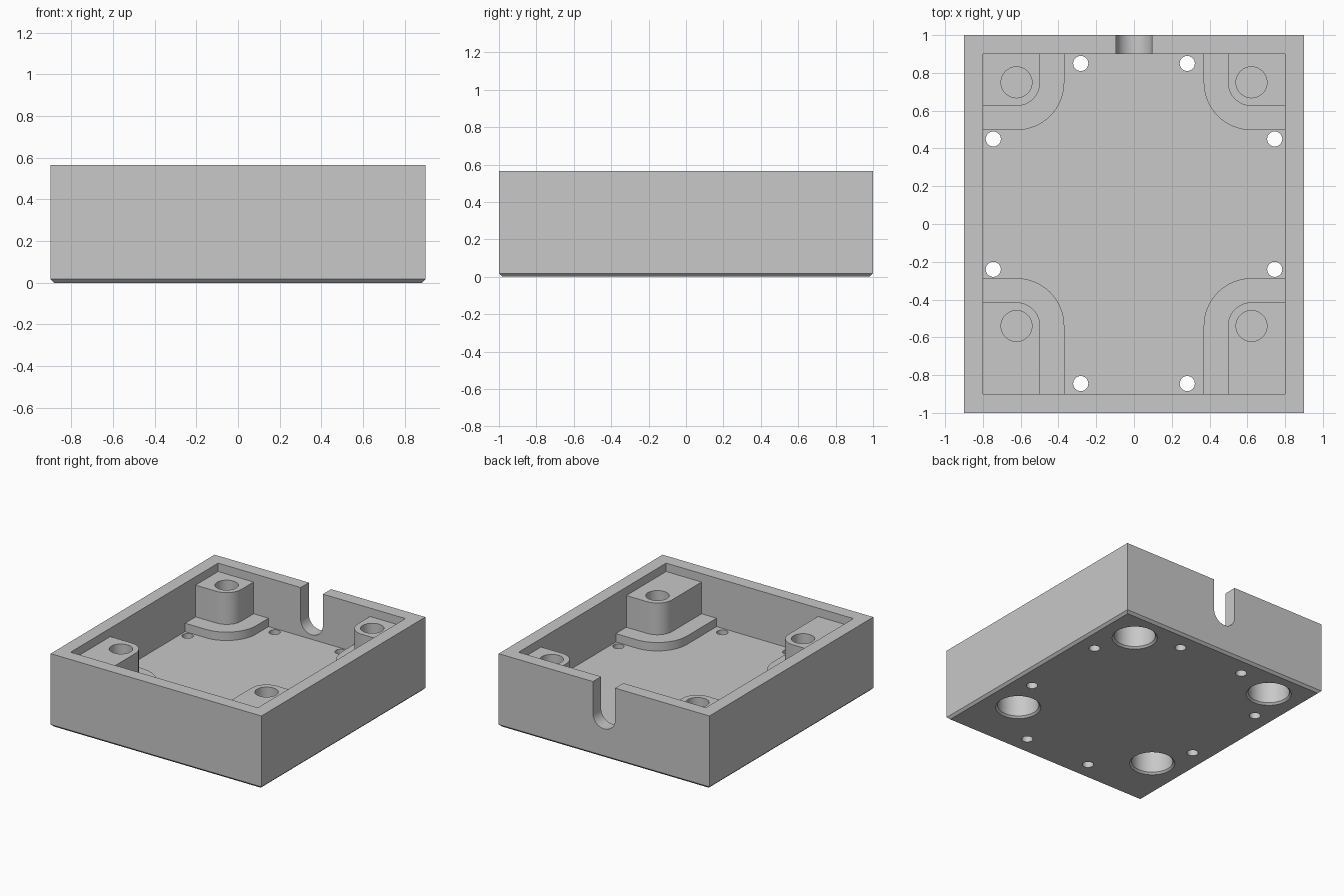
import bpy
import bmesh
from math import cos, sin, pi

cube = bpy.data.objects.get("Cube")
if cube:
    bpy.data.objects.remove(cube)

grey = bpy.data.materials.new("plain grey")
grey.use_nodes = True
colour = (0.58, 0.58, 0.58, 1)
grey.diffuse_color = colour
grey.node_tree.nodes["Principled BSDF"].inputs["Base Color"].default_value = colour


def loft(name, sections):
    """Closed solid through (outline, z) sections."""
    bm = bmesh.new()
    rings = [[bm.verts.new((x, y, z)) for x, y in outline] for outline, z in sections]
    for low, high in zip(rings, rings[1:]):
        for i in range(len(low)):
            bm.faces.new((low[i - 1], low[i], high[i], high[i - 1]))
    bm.faces.new(rings[0])
    bm.faces.new(rings[-1])
    bmesh.ops.recalc_face_normals(bm, faces=bm.faces)
    mesh = bpy.data.meshes.new(name)
    bm.to_mesh(mesh)
    bm.free()
    mesh.materials.append(grey)
    obj = bpy.data.objects.new(name, mesh)
    bpy.context.collection.objects.link(obj)
    return obj


def rectangle(hx, hy):
    return [(-hx, -hy), (hx, -hy), (hx, hy), (-hx, hy)]


def circle(x, y, r, n=48):
    return [(x + r * cos(2 * pi * i / n), y + r * sin(2 * pi * i / n)) for i in range(n)]


def corner_pad(x, y, sx, sy, r, sink):
    """Rounded pad running from a screw centre into the two nearby walls."""
    arc = [(x - sx * r * cos(pi * i / 32), y - sy * r * sin(pi * i / 32)) for i in range(17)]
    wx, wy = sx * (INNER_X + sink), sy * (INNER_Y + sink)
    return arc + [(wx, y - sy * r), (wx, wy), (x - sx * r, wy)]


def combine(tool, operation):
    mod = tray.modifiers.new(operation.lower(), "BOOLEAN")
    mod.operation = operation
    mod.solver = "EXACT"
    mod.object = tool
    bpy.context.view_layer.objects.active = tray
    bpy.ops.object.modifier_apply(modifier=mod.name)
    bpy.data.objects.remove(tool)


INNER_X, INNER_Y = 0.8, 0.9
HEIGHT, FLOOR, LEDGE, POST = 0.565, 0.19, 0.255, 0.5

# Outer block with chamfered underside, then the open cavity
tray = loft("tray", [(rectangle(0.882, 0.982), 0), (rectangle(0.9, 1), 0.018),
                     (rectangle(0.9, 1), HEIGHT)])
combine(loft("cavity", [(rectangle(INNER_X, INNER_Y), FLOOR),
                        (rectangle(INNER_X, INNER_Y), 1)]), "DIFFERENCE")

# Stepped corner posts with a blind top hole and a chamfered recess underneath
for sx in (-1, 1):
    for sy, y in ((1, 0.75), (-1, -0.54)):
        x = sx * 0.622
        ledge = corner_pad(x, y, sx, sy, 0.253, 0.05)
        post = corner_pad(x, y, sx, sy, 0.125, 0.03)
        combine(loft("ledge", [(ledge, 0.1), (ledge, LEDGE)]), "UNION")
        combine(loft("post", [(post, 0.12), (post, POST)]), "UNION")
        hole = circle(x, y, 0.082)
        combine(loft("top_hole", [(hole, 0.22), (hole, 1)]), "DIFFERENCE")
        combine(loft("recess", [(circle(x, y, 0.171), -0.01), (circle(x, y, 0.147), 0.014),
                                (circle(x, y, 0.147), 0.2)]), "DIFFERENCE")

# Small through holes in the floor
for sx in (-1, 1):
    for x, y in ((0.282, 0.85), (0.745, 0.45), (0.745, -0.24), (0.282, -0.845)):
        hole = circle(sx * x, y, 0.04, 32)
        combine(loft("floor_hole", [(hole, -0.1), (hole, 0.3)]), "DIFFERENCE")

# Round-bottomed cable notch in the back wall
R, NOTCH_Z = 0.095, 0.32
notch_outline = [(R * cos(pi + pi * i / 24), NOTCH_Z + R * sin(pi + pi * i / 24))
                 for i in range(25)] + [(R, 1), (-R, 1)]
notch = loft("notch", [(notch_outline, 0.85), (notch_outline, 1.1)])
for v in notch.data.vertices:
    v.co = (v.co.x, v.co.z, v.co.y)
notch.data.flip_normals()
combine(notch, "DIFFERENCE")

# Smooth the round walls, keep the edges crisp
bpy.ops.object.select_all(action="DESELECT")
tray.select_set(True)
bpy.context.view_layer.objects.active = tray
bpy.ops.object.shade_smooth_by_angle(angle=pi / 6)
